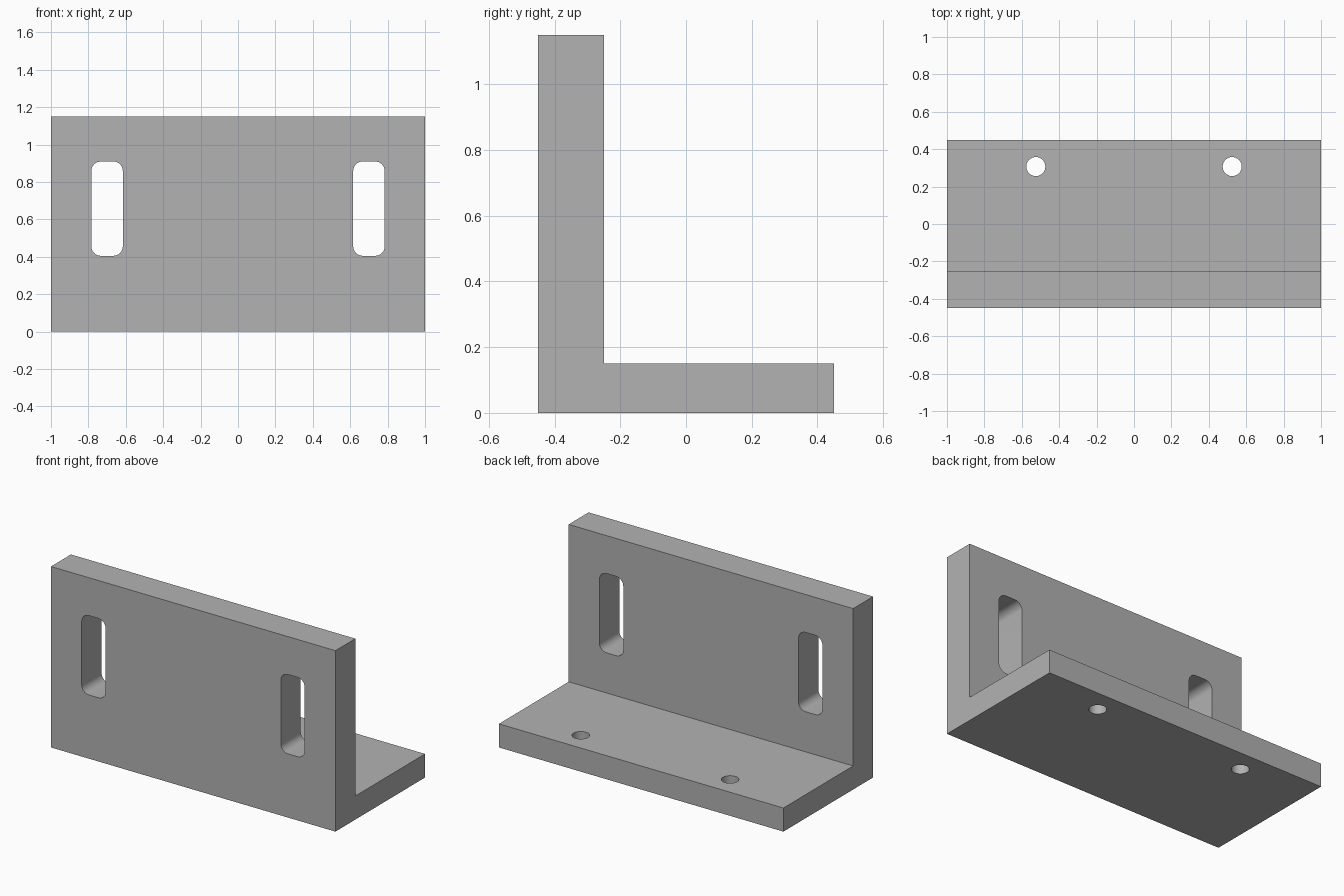
import bpy, bmesh, math
from mathutils import Vector

if "Cube" in bpy.data.objects:
    bpy.data.objects.remove(bpy.data.objects["Cube"], do_unlink=True)

grey = bpy.data.materials.new("plain grey")
grey.use_nodes = True
colour = (0.448, 0.448, 0.448, 1)
grey.diffuse_color = colour
grey.node_tree.nodes["Principled BSDF"].inputs["Base Color"].default_value = colour


def prism(name, points, direction):
    """Extrude a closed outline along a direction into a solid."""
    bm = bmesh.new()
    face = bm.faces.new([bm.verts.new(p) for p in points])
    new = bmesh.ops.extrude_face_region(bm, geom=[face])["geom"]
    verts = [v for v in new if isinstance(v, bmesh.types.BMVert)]
    bmesh.ops.translate(bm, verts=verts, vec=Vector(direction))
    bmesh.ops.recalc_face_normals(bm, faces=bm.faces)
    mesh = bpy.data.meshes.new(name)
    bm.to_mesh(mesh)
    bm.free()
    mesh.materials.append(grey)
    obj = bpy.data.objects.new(name, mesh)
    bpy.context.collection.objects.link(obj)
    return obj


def rounded_outline(half_w, half_h, radius, steps=8):
    """Rounded rectangle as 2D points, centred on the origin."""
    points = []
    for corner, (sx, sy) in enumerate([(1, 1), (-1, 1), (-1, -1), (1, -1)]):
        for i in range(steps + 1):
            a = math.radians(90) * (corner + i / steps)
            points.append((sx * (half_w - radius) + radius * math.cos(a),
                           sy * (half_h - radius) + radius * math.sin(a)))
    return points


def circle_outline(radius, sides=32):
    return [(radius * math.cos(math.tau * i / sides),
             radius * math.sin(math.tau * i / sides)) for i in range(sides)]


# L-shaped bracket body: upright plate in front, foot behind
profile = [(-0.45, 0), (0.45, 0), (0.45, 0.15), (-0.25, 0.15), (-0.25, 1.15), (-0.45, 1.15)]
bracket = prism("angle_bracket", [(-1, y, z) for y, z in profile], (2, 0, 0))

# Cutters: tall slots through the upright, round holes through the foot
cutters = []
for side, label in ((1, "left"), (-1, "right")):
    slot = [(side * 0.7 + u, -0.6, 0.657 + v) for u, v in rounded_outline(0.084, 0.252, 0.05)]
    cutters.append(prism(label + "_slot_cutter", slot, (0, 0.5, 0)))
    hole = [(side * 0.525 + u, 0.307 + v, -0.1) for u, v in circle_outline(0.051)]
    cutters.append(prism(label + "_hole_cutter", hole, (0, 0, 0.4)))

bpy.ops.object.select_all(action="DESELECT")
bracket.select_set(True)
bpy.context.view_layer.objects.active = bracket
for cutter in cutters:
    cutter.hide_render = True
    mod = bracket.modifiers.new(cutter.name, "BOOLEAN")
    mod.operation = "DIFFERENCE"
    mod.solver = "EXACT"
    mod.object = cutter
    bpy.ops.object.modifier_apply(modifier=mod.name)
for cutter in cutters:
    bpy.data.objects.remove(cutter, do_unlink=True)

# Smooth slot corners and hole walls, crisp plate edges
bpy.ops.object.shade_smooth_by_angle(angle=math.radians(30))
